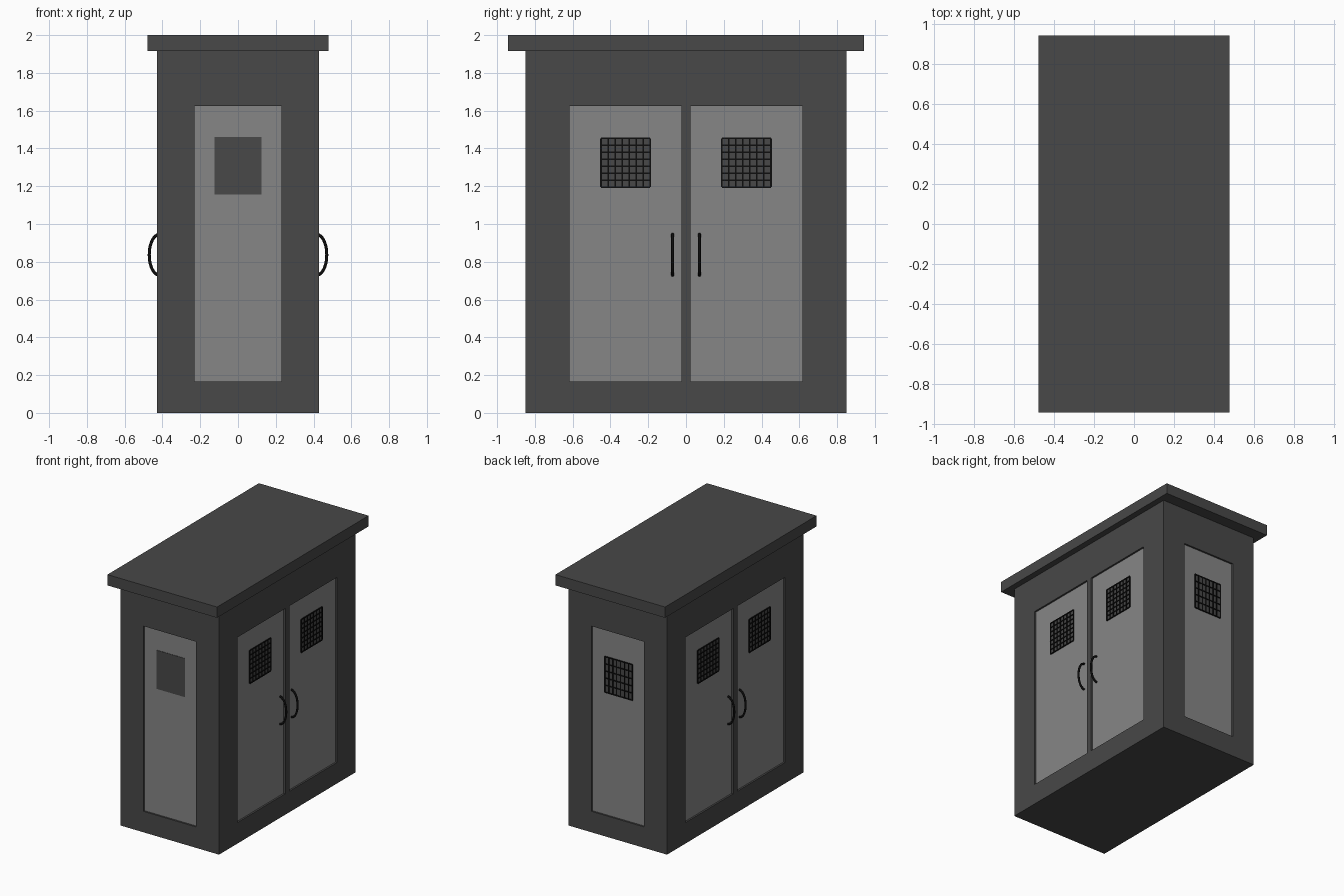
import bpy, bmesh, math
from mathutils import Vector, Matrix

if "Cube" in bpy.data.objects:
    bpy.data.objects.remove(bpy.data.objects["Cube"])


def material(name, v):
    m = bpy.data.materials.new(name)
    m.diffuse_color = (v, v, v, 1)
    m.use_nodes = True
    m.node_tree.nodes["Principled BSDF"].inputs["Base Color"].default_value = m.diffuse_color
    return m


DARK = material("dark_grey", 0.065)
DOOR = material("door_grey", 0.24)
BLACK = material("black", 0.004)

BX, BY, BZ = 0.43, 0.85, 1.915      # body half sizes and height
DEPTH = 0.014                       # how far the doors sit back
POCKET = 0.04                       # depth of the openings in the body


def boxes(name, spans, mat, frame=None):
    """One object from boxes given as ((x0,x1),(y0,y1),(z0,z1))."""
    bm = bmesh.new()
    for span in spans:
        size = [b - a for a, b in span]
        mid = Vector([(a + b) / 2 for a, b in span])
        bmesh.ops.create_cube(bm, size=1, matrix=Matrix.Translation(mid) @ Matrix.Diagonal((*size, 1)))
    if frame:
        bm.transform(frame)
    me = bpy.data.meshes.new(name)
    bm.to_mesh(me)
    bm.free()
    me.materials.append(mat)
    ob = bpy.data.objects.new(name, me)
    bpy.context.collection.objects.link(ob)
    return ob


def wall(angle, dist):
    """Wall frame: x along the wall, -y outward, y = 0 on the wall surface."""
    return Matrix.Rotation(math.radians(angle), 4, 'Z') @ Matrix.Translation((0, -dist, 0))


WALLS = {"front": wall(0, BY), "right": wall(90, BX), "back": wall(180, BY), "left": wall(270, BX)}
END_DOOR = [(-0.23, 0.23)]
SIDE_DOORS = [(-0.618, -0.025), (0.025, 0.618)]
DOOR_Z = (0.165, 1.625)


def grille(name, xs, zs, nx, nz, frame):
    """Dark window with a lattice of thin bars."""
    boxes(name + "_window", [(xs, (DEPTH - 0.002, DEPTH + 0.01), zs)], DARK, frame)
    r = 0.004
    bars = []
    for i in range(nx + 1):
        x = xs[0] + (xs[1] - xs[0]) * i / nx
        bars.append(((x - r, x + r), (DEPTH - 0.006, DEPTH + 0.002), zs))
    for i in range(nz + 1):
        z = zs[0] + (zs[1] - zs[0]) * i / nz
        bars.append((xs, (DEPTH - 0.007, DEPTH + 0.001), (z - r, z + r)))
    boxes(name + "_bars", bars, BLACK, frame)


def handle(name, x, frame):
    """Bowed tube handle."""
    cu = bpy.data.curves.new(name, 'CURVE')
    cu.dimensions = '3D'
    cu.bevel_depth = 0.008
    cu.bevel_resolution = 2
    cu.use_fill_caps = True
    sp = cu.splines.new('POLY')
    n = 20
    sp.points.add(n)
    for i, p in enumerate(sp.points):
        a = math.pi * (i / n - 0.5)
        p.co = (x, DEPTH - 0.054 * math.cos(a), 0.837 + 0.108 * math.sin(a), 1)
    cu.materials.append(BLACK)
    ob = bpy.data.objects.new(name, cu)
    ob.matrix_world = frame
    bpy.context.collection.objects.link(ob)


# body with door openings cut out, and overhanging roof
body = boxes("body", [((-BX, BX), (-BY, BY), (0, BZ))], DARK)
boxes("roof", [((-0.478, 0.478), (-0.943, 0.943), (BZ, 2.0))], DARK)
for side, frame in WALLS.items():
    doors = END_DOOR if side in ("front", "back") else SIDE_DOORS
    cutter = boxes("cutter", [(d, (-0.1, POCKET), DOOR_Z) for d in doors], DARK, frame)
    mod = body.modifiers.new("opening", 'BOOLEAN')
    mod.object = cutter
    mod.operation = 'DIFFERENCE'
    mod.solver = 'EXACT'
    bpy.context.view_layer.objects.active = body
    bpy.ops.object.modifier_apply(modifier=mod.name)
    bpy.data.objects.remove(cutter)
    # doors
    for i, d in enumerate(doors):
        boxes(f"{side}_door_{i + 1}", [(d, (DEPTH, POCKET), DOOR_Z)], DOOR, frame)

# side walls: grilles and handles on both doors
for side in ("right", "left"):
    for i, s in enumerate((-1, 1)):
        xs = tuple(sorted((s * 0.19, s * 0.45)))
        grille(f"{side}_grille_{i + 1}", xs, (1.195, 1.453), 7, 7, WALLS[side])
        handle(f"{side}_handle_{i + 1}", s * 0.071, WALLS[side])

# front plate and back grille
boxes("front_plate", [((-0.125, 0.125), (DEPTH - 0.003, DEPTH + 0.01), (1.155, 1.46))], DARK, WALLS["front"])
grille("back_grille", (-0.12, 0.12), (1.13, 1.41), 7, 5, WALLS["back"])
